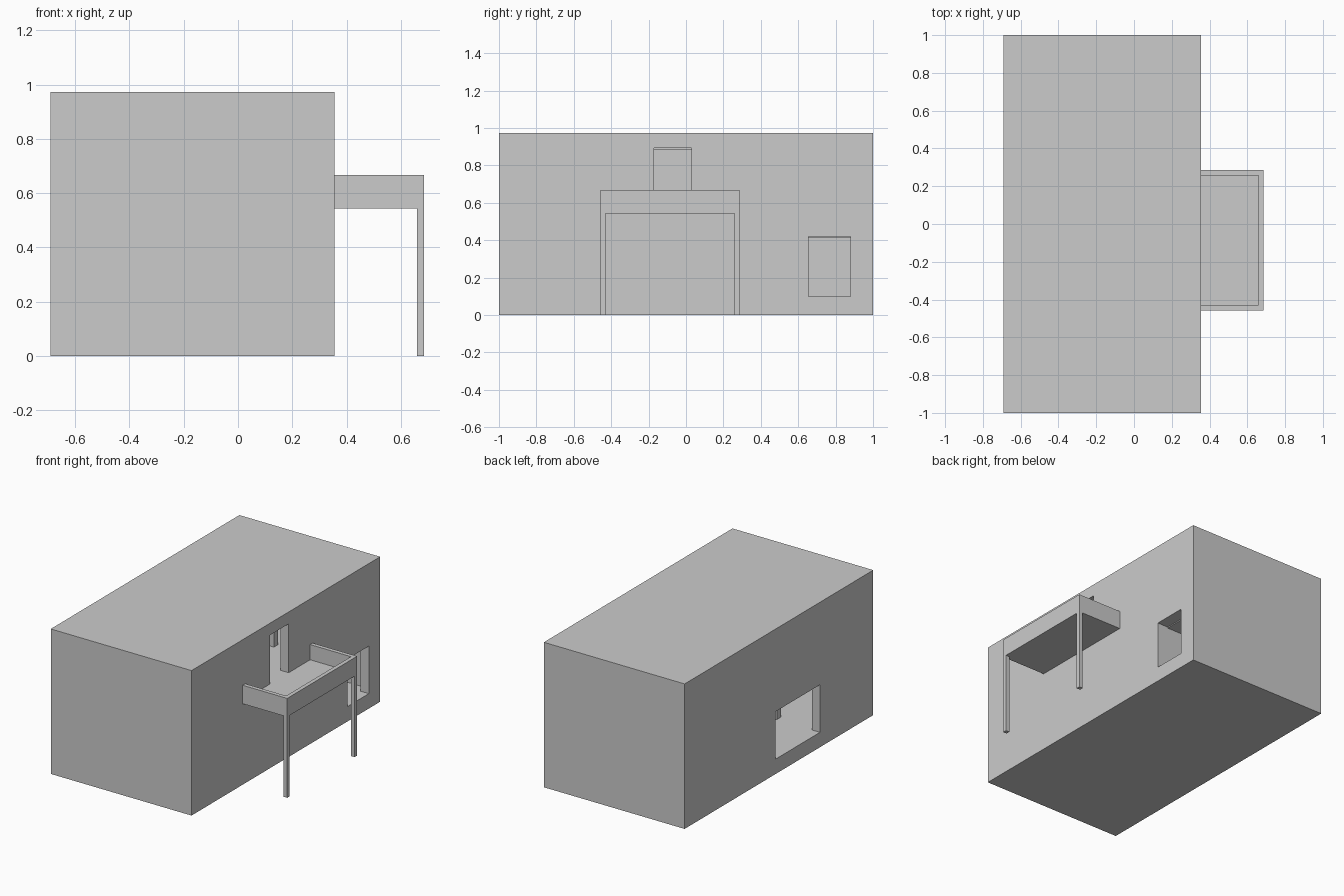
import bpy
import bmesh

if "Cube" in bpy.data.objects:
    bpy.data.objects.remove(bpy.data.objects["Cube"])


def box(name, x0, x1, y0, y1, z0, z1):
    """Axis-aligned box from its limits."""
    bm = bmesh.new()
    bmesh.ops.create_cube(bm, size=1)
    for v in bm.verts:
        v.co.x = x1 if v.co.x > 0 else x0
        v.co.y = y1 if v.co.y > 0 else y0
        v.co.z = z1 if v.co.z > 0 else z0
    me = bpy.data.meshes.new(name)
    bm.to_mesh(me)
    bm.free()
    ob = bpy.data.objects.new(name, me)
    bpy.context.collection.objects.link(ob)
    return ob


def cut(target, *limits):
    """Remove a box from the target."""
    cutter = box("cutter", *limits)
    cutter.hide_render = True
    mod = target.modifiers.new("cut", 'BOOLEAN')
    mod.operation = 'DIFFERENCE'
    mod.solver = 'EXACT'
    mod.object = cutter
    bpy.context.view_layer.objects.active = target
    bpy.ops.object.modifier_apply(modifier=mod.name)
    bpy.data.objects.remove(cutter, do_unlink=True)


L, R, T = -0.69, 0.355, 0.06      # outer side walls and wall thickness
GROUND, UPPER = 0.10, 0.565       # floor levels

# Two-storey hollow house block
house = box("house_shell", L, R, -1, 1, 0, 0.973)
cut(house, L + T, R - T, -1 + T, 1 - T, GROUND, 0.412)
cut(house, L + T, R - T, -1 + T, 1 - T, UPPER, 0.885)

# Openings: balcony door, entrance on the right, wide window on the left
cut(house, R - T - 0.02, R + 0.1, -0.17, 0.03, UPPER, 0.893)
cut(house, R - T - 0.02, R + 0.1, 0.655, 0.88, GROUND, 0.419)
cut(house, L - 0.1, L + T + 0.02, -0.435, 0.037, GROUND, 0.419)

# Interior partitions
box("ground_partition", -0.37, R - T, -0.48, -0.435, GROUND, 0.412)
box("entrance_partition", -0.1, R - T, 0.61, 0.655, GROUND, 0.412)
box("upper_partition", L + T, 0.07, 0.28, 0.325, UPPER, 0.885)

# Balcony tray: slab with a solid parapet on three sides
X, Y0, Y1, W = 0.685, -0.457, 0.285, 0.027
balcony = box("balcony", R, X, Y0, Y1, 0.543, 0.667)
cut(balcony, R - 0.1, X - W, Y0 + W, Y1 - W, UPPER, 0.8)

# Balcony posts at the outer corners
for side, y in (("front", Y0), ("back", Y1 - W)):
    box(side + "_balcony_post", X - W, X, y, y + W, 0, 0.543)
